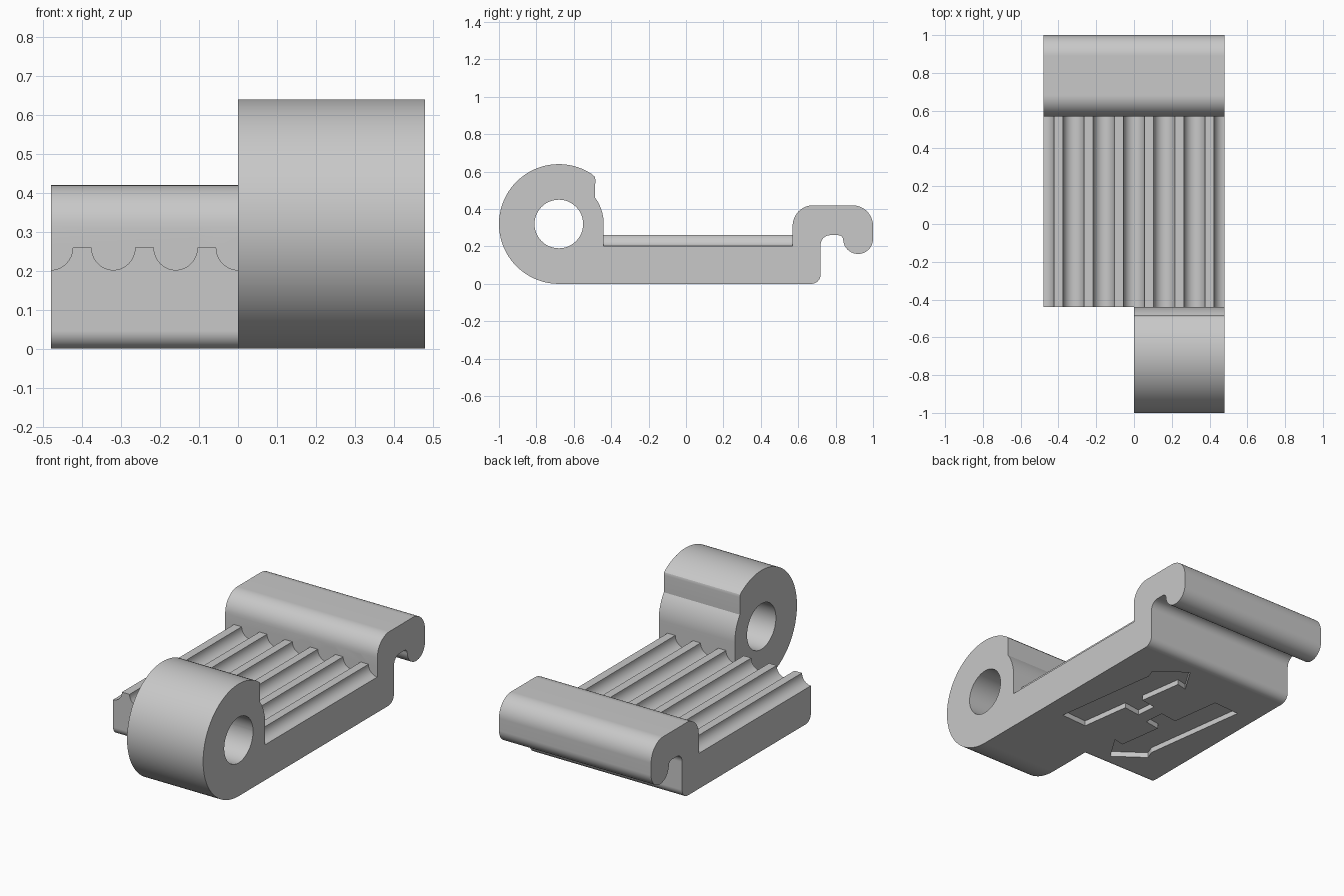
import bpy
import bmesh
import math

cube = bpy.data.objects.get("Cube")
if cube:
    bpy.data.objects.remove(cube, do_unlink=True)

HALF = 0.48             # half width of the clip
FRONT, STEP = -0.44, 0.57   # plate front end, hook wall

grey = bpy.data.materials.new("light_grey")
grey.use_nodes = True
colour = (0.58, 0.58, 0.58, 1)
grey.diffuse_color = colour
grey.node_tree.nodes["Principled BSDF"].inputs["Base Color"].default_value = colour


def arc(cx, cy, r, start, end, n=12, ry=None):
    """Points on an arc, angles in degrees."""
    ry = r if ry is None else ry
    angles = [math.radians(start + (end - start) * i / n) for i in range(n + 1)]
    return [(cx + r * math.cos(a), cy + ry * math.sin(a)) for a in angles]


def prism(name, outlines, axis, low, high):
    """Extrude closed outlines along an axis."""
    place = {"x": lambda p, d: (d, p[0], p[1]),
             "y": lambda p, d: (p[0], d, p[1]),
             "z": lambda p, d: (p[0], p[1], d)}[axis]
    bm = bmesh.new()
    for outline in outlines:
        a = [bm.verts.new(place(p, low)) for p in outline]
        b = [bm.verts.new(place(p, high)) for p in outline]
        bm.faces.new(a)
        bm.faces.new(b[::-1])
        for i in range(len(a)):
            j = (i + 1) % len(a)
            bm.faces.new((a[j], a[i], b[i], b[j]))
    bmesh.ops.recalc_face_normals(bm, faces=bm.faces[:])
    mesh = bpy.data.meshes.new(name)
    bm.to_mesh(mesh)
    bm.free()
    mesh.materials.append(grey)
    obj = bpy.data.objects.new(name, mesh)
    bpy.context.collection.objects.link(obj)
    return obj


def combine(target, tool, operation):
    """Apply a boolean and discard the tool."""
    tool.hide_render = True
    mod = target.modifiers.new("boolean", "BOOLEAN")
    mod.operation, mod.solver, mod.object = operation, "EXACT", tool
    bpy.context.view_layer.objects.active = target
    bpy.ops.object.modifier_apply(modifier=mod.name)
    bpy.data.objects.remove(tool, do_unlink=True)


# Plate with the rolled hook at the back
plate_profile = (
    arc(FRONT + 0.045, 0.045, 0.045, 180, 270, 8)
    + arc(0.67, 0.05, 0.05, 270, 360, 8)
    + arc(0.77, 0.21, 0.05, 180, 90, 8)
    + arc(0.815, 0.235, 0.025, 90, 0, 6)
    + arc(0.92, 0.24, 0.08, 180, 360, 20)
    + arc(0.89, 0.31, 0.11, 0, 90)
    + arc(0.68, 0.31, 0.11, 90, 180)
    + [(STEP, 0.26), (FRONT, 0.26)])
clip = prism("clip_body", [plate_profile], "x", -HALF, HALF)

# Rounded grooves along the plate, half grooves at the sides
grooves = [arc(i * 0.16, 0.26, 0.056, 180, 360, 20, 0.058)
           + [(i * 0.16 + 0.056, 0.32), (i * 0.16 - 0.056, 0.32)]
           for i in range(-3, 4)]
combine(clip, prism("groove_cutter", grooves, "y", FRONT - 0.05, STEP), "DIFFERENCE")

# Hinge barrel on one half, with a notch in its back
BY, BZ = -0.68, 0.32
barrel_profile = (
    arc(BY, BZ, 0.32, 270, 56, 56)
    + [(-0.489, 0.574), (-0.485, 0.56)]
    + arc(BY, BZ, 0.24, 36, 0, 10)
    + [(FRONT, 0.19), (-0.36, 0.17), (-0.36, 0.0)])
barrel = prism("hinge_barrel", [barrel_profile], "x", 0, HALF)
pin_hole = arc(BY, BZ, 0.13, 0, 352.5, 47)
combine(barrel, prism("pin_hole_cutter", [pin_hole], "x", -0.1, HALF + 0.1), "DIFFERENCE")
combine(clip, barrel, "UNION")

# Two opposed arrows recessed into the underside
arrow = [(0.355, -0.31), (0.27, 0.31), (0.29, 0.365), (0.125, 0.485),
         (0.03, 0.33), (0.093, 0.345), (0.13, 0.09), (0.035, 0.075),
         (0.045, -0.045), (0.15, -0.03), (0.19, -0.32)]
arrows = [[(s * x - 0.005, s * y + 0.13) for x, y in arrow] for s in (1, -1)]
combine(clip, prism("arrow_cutter", arrows, "z", -0.05, 0.03), "DIFFERENCE")

# Smooth the curves and keep the edges crisp
bpy.ops.object.select_all(action="DESELECT")
clip.select_set(True)
bpy.context.view_layer.objects.active = clip
bpy.ops.object.shade_smooth_by_angle(angle=math.radians(25))
weighted = clip.modifiers.new("weighted_normals", "WEIGHTED_NORMAL")
weighted.keep_sharp = True
